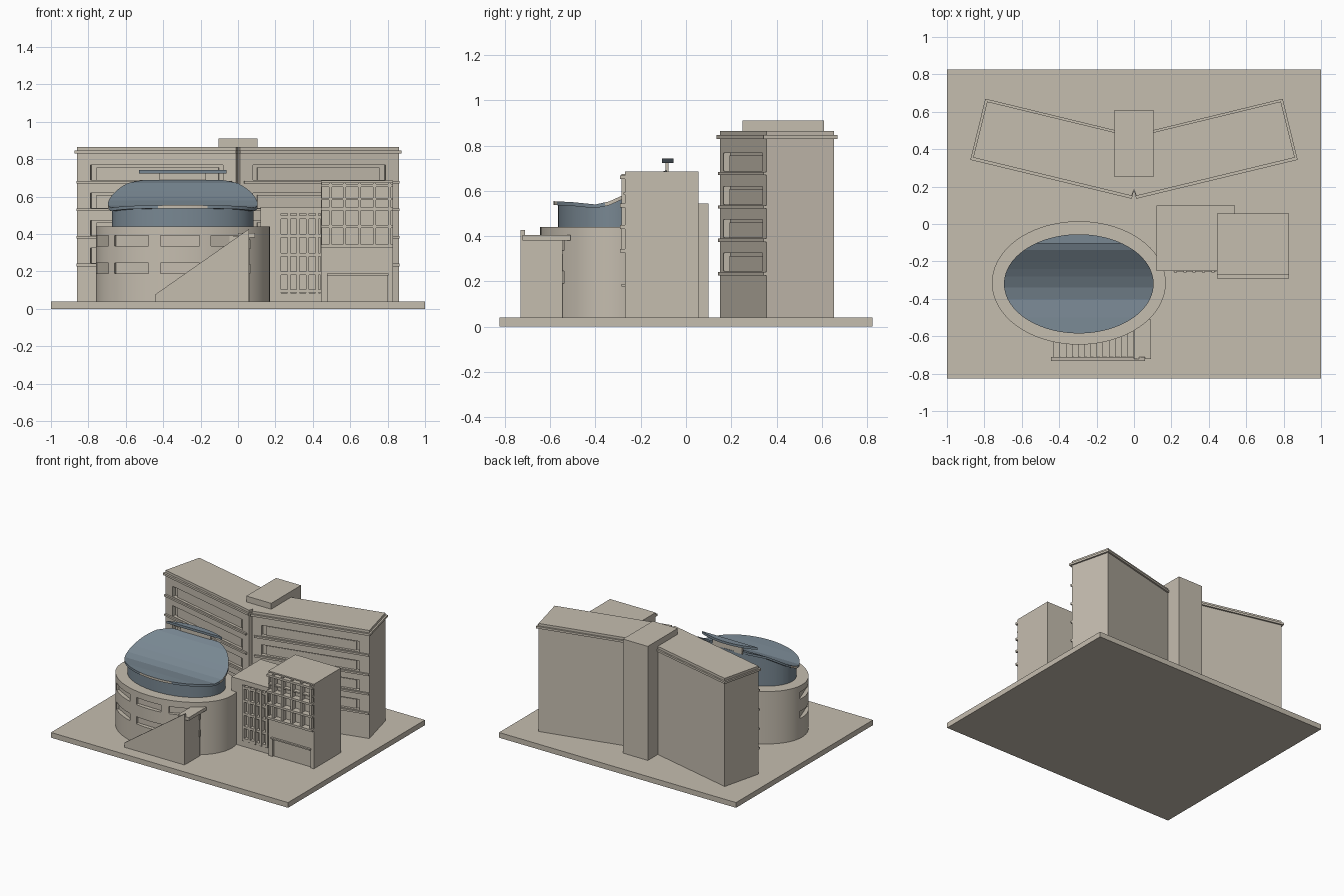
import bpy, bmesh, math
from mathutils import Matrix, Vector

if "Cube" in bpy.data.objects:
    bpy.data.objects.remove(bpy.data.objects["Cube"])


def material(name, rgb):
    m = bpy.data.materials.new(name)
    m.diffuse_color = (*rgb, 1)
    m.use_nodes = True
    m.node_tree.nodes["Principled BSDF"].inputs["Base Color"].default_value = m.diffuse_color
    return m


STONE = material("warm stone", (0.56, 0.51, 0.43))
BLUE = material("slate blue", (0.19, 0.245, 0.29))


def finish(bm, name, mats=(STONE,)):
    bmesh.ops.recalc_face_normals(bm, faces=bm.faces)
    me = bpy.data.meshes.new(name)
    bm.to_mesh(me)
    bm.free()
    for m in mats:
        me.materials.append(m)
    ob = bpy.data.objects.new(name, me)
    bpy.context.collection.objects.link(ob)
    return ob


def add_box(bm, x0, x1, y0, y1, z0, z1, frame=Matrix()):
    m = Matrix.Translation(((x0 + x1) / 2, (y0 + y1) / 2, (z0 + z1) / 2))
    m = frame @ m @ Matrix.Diagonal((x1 - x0, y1 - y0, z1 - z0, 1))
    bmesh.ops.create_cube(bm, size=1, matrix=m)


def boxes(name, items, mat=STONE, frame=Matrix()):
    bm = bmesh.new()
    for b in items:
        add_box(bm, *b, frame)
    return finish(bm, name, (mat,))


def prism(name, pts, lo, hi, axis="Z"):
    """Extrude an outline along z, or an x-z outline along y."""
    bm = bmesh.new()
    to3 = (lambda p, t: (p[0], p[1], t)) if axis == "Z" else (lambda p, t: (p[0], t, p[1]))
    face = bm.faces.new([bm.verts.new(to3(p, lo)) for p in pts])
    out = bmesh.ops.extrude_face_region(bm, geom=[face])
    move = (0, 0, hi - lo) if axis == "Z" else (0, hi - lo, 0)
    bmesh.ops.translate(bm, vec=move, verts=[v for v in out["geom"] if isinstance(v, bmesh.types.BMVert)])
    return finish(bm, name)


def activate(ob):
    bpy.ops.object.select_all(action="DESELECT")
    ob.select_set(True)
    bpy.context.view_layer.objects.active = ob


def cut(ob, cutter):
    mod = ob.modifiers.new("recesses", "BOOLEAN")
    mod.object, mod.operation, mod.solver = cutter, "DIFFERENCE", "EXACT"
    activate(ob)
    bpy.ops.object.modifier_apply(modifier=mod.name)
    bpy.data.objects.remove(cutter, do_unlink=True)


def smooth(ob):
    activate(ob)
    bpy.ops.object.shade_smooth_by_angle(angle=math.radians(30))


# Ground slab
boxes("base_plate", [(-1, 1, -0.825, 0.825, 0, 0.04)])

# Two angled office wings with ribbon windows, ledges and cornice
LEVELS = (0.235, 0.383, 0.53, 0.678)
ANGLE = math.atan2(0.205, 0.85)
for s, side in ((1, "right"), (-1, "left")):
    mir = lambda pts: [(s * x, y) for x, y in pts]
    wing = prism(side + "_wing", mir([(0.012, 0.15), (0.86, 0.355), (0.785, 0.655), (0, 0.465), (0, 0.185)]), 0.04, 0.865)
    frame = Matrix.Diagonal((s, 1, 1, 1)) @ Matrix.Translation((0.012, 0.15, 0)) @ Matrix.Rotation(ANGLE, 4, "Z")
    cut(wing, boxes("cutter", [(0.07, 0.80, -0.03, 0.03, z + 0.01, z + 0.09) for z in LEVELS], frame=frame))
    boxes(side + "_window_ledges", [(0.02, 0.872, -0.013, 0.02, z - 0.008, z + 0.006) for z in LEVELS], frame=frame)
    boxes(side + "_window_panels", [(0.10, 0.77, 0.02, 0.035, z + 0.01, z + 0.078) for z in LEVELS], frame=frame)
    prism(side + "_cornice", mir([(0.012, 0.135), (0.875, 0.343), (0.795, 0.67), (0, 0.477), (0, 0.18)]), 0.83, 0.846)

# Stair core behind the wings
boxes("rear_tower", [(-0.105, 0.105, 0.25, 0.61, 0.04, 0.91)])

# Oval hall with recessed windows
CX, CY = -0.295, -0.315
N = 72
oval = [(CX + 0.465 * math.cos(2 * math.pi * i / N), CY + 0.33 * math.sin(2 * math.pi * i / N)) for i in range(N)]
hall = prism("oval_hall", oval, 0.04, 0.44)
bm = bmesh.new()
for xc in (-0.845, -0.575, -0.31, -0.045):
    # each recess follows the oval wall
    u = max(-0.97, min(0.97, (xc - CX) / 0.465))
    y = CY - 0.33 * math.sqrt(1 - u * u)
    tangent = math.atan2(u / 0.465 * 0.465, math.sqrt(1 - u * u) / 0.33 * 0.465)
    frame = Matrix.Translation((CX + 0.465 * u, y, 0)) @ Matrix.Rotation(tangent, 4, "Z")
    for z in (0.19, 0.337):
        add_box(bm, -0.105, 0.105, -0.05, 0.03, z, z + 0.055, frame)
cut(hall, finish(bm, "cutter"))
smooth(hall)

# Curved roof profile along y
PROFILE = [(-0.60, 0.555), (-0.5, 0.55), (-0.4, 0.54), (-0.34, 0.553), (-0.28, 0.58),
           (-0.24, 0.603), (-0.2, 0.63), (-0.14, 0.672), (-0.09, 0.69), (-0.04, 0.69)]


def roof_z(y):
    for (a, za), (b, zb) in zip(PROFILE, PROFILE[1:]):
        if y <= b:
            return za + (zb - za) * (y - a) / (b - a)
    return PROFILE[-1][1]


def oval_slab(name, rx, ry, y0, y1, bottom, top, mats=(BLUE,)):
    """Oval slice between y0 and y1 whose heights vary with y."""
    yc = -0.32
    t0, t1 = [math.acos(max(-0.999, min(0.999, (yc - y) / ry))) for y in (y0, y1)]
    ys = [yc - ry * math.cos(t0 + (t1 - t0) * i / 36) for i in range(37)]
    ys = sorted(ys + [p[0] for p in PROFILE if ys[0] + 0.004 < p[0] < ys[-1] - 0.004])
    bm = bmesh.new()
    rows = []
    for y in ys:
        w = rx * math.sqrt(1 - ((y - yc) / ry) ** 2)
        rows.append([bm.verts.new((CX + sx * w, y, f(y)))
                     for sx, f in ((-1, bottom), (1, bottom), (1, top), (-1, top))])
    for a, b in zip(rows, rows[1:]):
        for k in range(4):
            bm.faces.new((a[k], a[(k + 1) % 4], b[(k + 1) % 4], b[k]))
    bm.faces.new(rows[0])
    bm.faces.new(rows[-1])
    return finish(bm, name, mats)


drum = oval_slab("upper_drum", 0.378, 0.245, -0.565, -0.075, lambda y: 0.43, lambda y: roof_z(y) - 0.012)
smooth(drum)
roof = oval_slab("curved_roof", 0.40, 0.265, -0.585, -0.085, lambda y: roof_z(y) - 0.017, roof_z, (BLUE, STONE))
# pale rim at the front and side tips
for p in roof.data.polygons:
    if abs(p.normal.z) < 0.3 and (abs(p.normal.x) > 0.97 or (p.normal.y < -0.6 and abs(p.center.x - CX) < 0.12)):
        p.material_index = 1

# Raised roof visor on its upstand
oval_slab("roof_visor", 0.40, 0.265, -0.105, -0.055, lambda y: 0.724, lambda y: 0.742)
boxes("visor_support", [(-0.42, -0.17, -0.091, -0.078, 0.67, 0.725)])

# Outside stair: stepped block, sloping front wall, landing
STEPS = 14
boxes("stair_steps", [(-0.43 + 0.46 * i / STEPS, 0.035, -0.715, -0.55, 0.04, 0.055 + 0.345 * i / STEPS)
                      for i in range(STEPS)])
prism("stair_parapet", [(-0.445, 0.04), (-0.445, 0.075), (0.06, 0.428), (0.06, 0.04)], -0.732, -0.712, "Y")
boxes("stair_landing", [(0.02, 0.062, -0.715, -0.545, 0.04, 0.385), (0.0, 0.09, -0.722, -0.51, 0.38, 0.405)])
boxes("stair_fill", [(-0.2, 0.03, -0.56, -0.5, 0.04, 0.39)])
boxes("landing_door", [(0.06, 0.066, -0.56, -0.545, 0.19, 0.24), (0.06, 0.066, -0.56, -0.545, 0.32, 0.37)])

# Lower block with window grid
low = boxes("low_block", [(0.12, 0.54, -0.25, 0.1, 0.04, 0.545)])
cut(low, boxes("cutter", [(0.215, 0.44, -0.3, -0.225, 0.085, 0.51)]))
XS = [0.222 + 0.05 * i for i in range(5)]
boxes("low_block_mullions", [(x - 0.008, x + 0.008, -0.258, -0.22, 0.085, 0.51) for x in XS])
boxes("low_block_sills", [(0.21, 0.44, -0.254, -0.22, z - 0.009, z + 0.009) for z in (0.095, 0.19, 0.29, 0.39, 0.49)])

# Taller block with projecting window grid and ground floor recess
tall = boxes("tall_block", [(0.445, 0.83, -0.27, 0.055, 0.04, 0.685)])
cut(tall, boxes("cutter", [(0.45, 0.825, -0.3, -0.245, 0.335, 0.675), (0.48, 0.80, -0.3, -0.25, 0.03, 0.18)]))
boxes("tall_block_fins", [(x - 0.008, x + 0.008, -0.284, -0.24, 0.33, 0.675)
                          for x in (0.495, 0.57, 0.65, 0.73, 0.81)])
boxes("tall_block_sills", [(0.445, 0.83, -0.292, -0.24, z - 0.008, z + 0.008) for z in (0.335, 0.44, 0.535, 0.66)]
      + [(0.445, 0.83, -0.276, -0.24, 0.583, 0.593)])
boxes("entrance_canopy", [(0.475, 0.805, -0.285, -0.25, 0.178, 0.188)])
boxes("entrance_panel", [(0.49, 0.79, -0.257, -0.245, 0.04, 0.165)])
